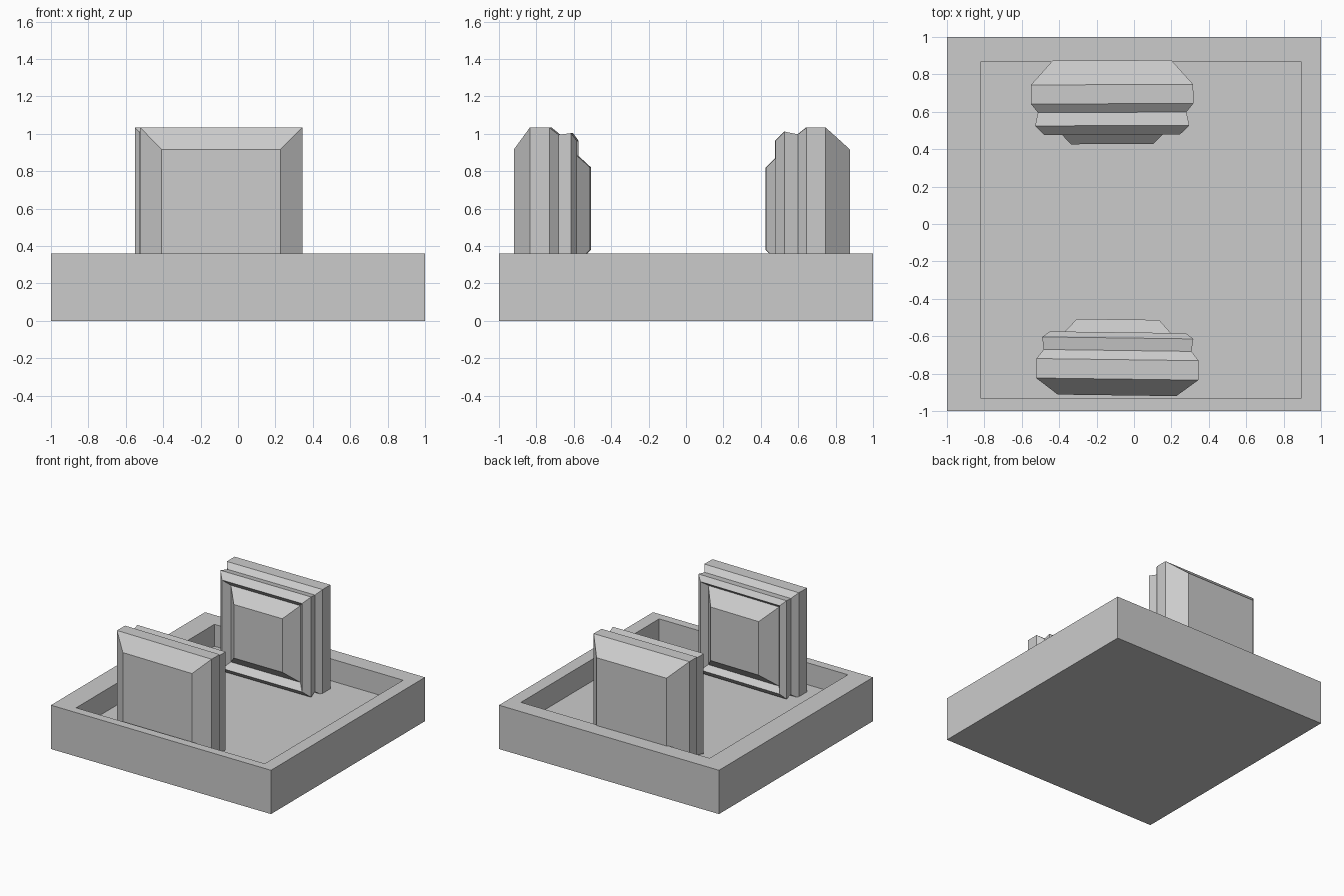
import bpy, bmesh, math

if "Cube" in bpy.data.objects:
    bpy.data.objects.remove(bpy.data.objects["Cube"])


def loft(name, rings):
    """Join four-cornered rings into a closed solid with capped ends."""
    bm = bmesh.new()
    loops = [[bm.verts.new(co) for co in ring] for ring in rings]
    for a, b in zip(loops, loops[1:]):
        for i in range(4):
            j = (i + 1) % 4
            bm.faces.new((a[i], a[j], b[j], b[i]))
    bm.faces.new(loops[0])
    bm.faces.new(loops[-1])
    bmesh.ops.recalc_face_normals(bm, faces=bm.faces)
    mesh = bpy.data.meshes.new(name)
    bm.to_mesh(mesh)
    bm.free()
    obj = bpy.data.objects.new(name, mesh)
    bpy.context.collection.objects.link(obj)
    return obj


def level(x0, x1, y0, y1, z):
    return [(x0, y0, z), (x1, y0, z), (x1, y1, z), (x0, y1, z)]


def panel(name, x, y, z, turn, profile):
    """Square moulded panel; profile = (y, half size) from outer to inner face."""
    rings = [[(sx * r, py - y, sz * r) for sx, sz in
              ((-1, -1), (1, -1), (1, 1), (-1, 1))] for py, r in profile]
    obj = loft(name, rings)
    obj.location = (x, y, z)
    obj.rotation_euler.z = math.radians(turn)
    return obj


# Tray: outer walls, flat rim, recessed floor
loft("tray", [
    level(-1, 1, -1, 1, 0),
    level(-1, 1, -1, 1, 0.36),
    level(-0.82, 0.895, -0.93, 0.865, 0.36),
    level(-0.82, 0.895, -0.93, 0.865, 0.18),
])

# Back panel: bevelled slab, waist, raised frame, groove and centre pad
panel("back_panel", -0.117, 0.65, 0.6, 0.2, [
    (0.875, 0.317), (0.745, 0.434), (0.643, 0.434), (0.597, 0.397),
    (0.526, 0.412), (0.478, 0.363), (0.525, 0.315), (0.427, 0.22)])

# Front panel: the same moulding facing the other way, slightly turned
panel("front_panel", -0.088, -0.7, 0.6, -0.75, [
    (-0.916, 0.317), (-0.829, 0.434), (-0.725, 0.434), (-0.676, 0.395),
    (-0.609, 0.404), (-0.579, 0.363), (-0.625, 0.325), (-0.51, 0.22)])
